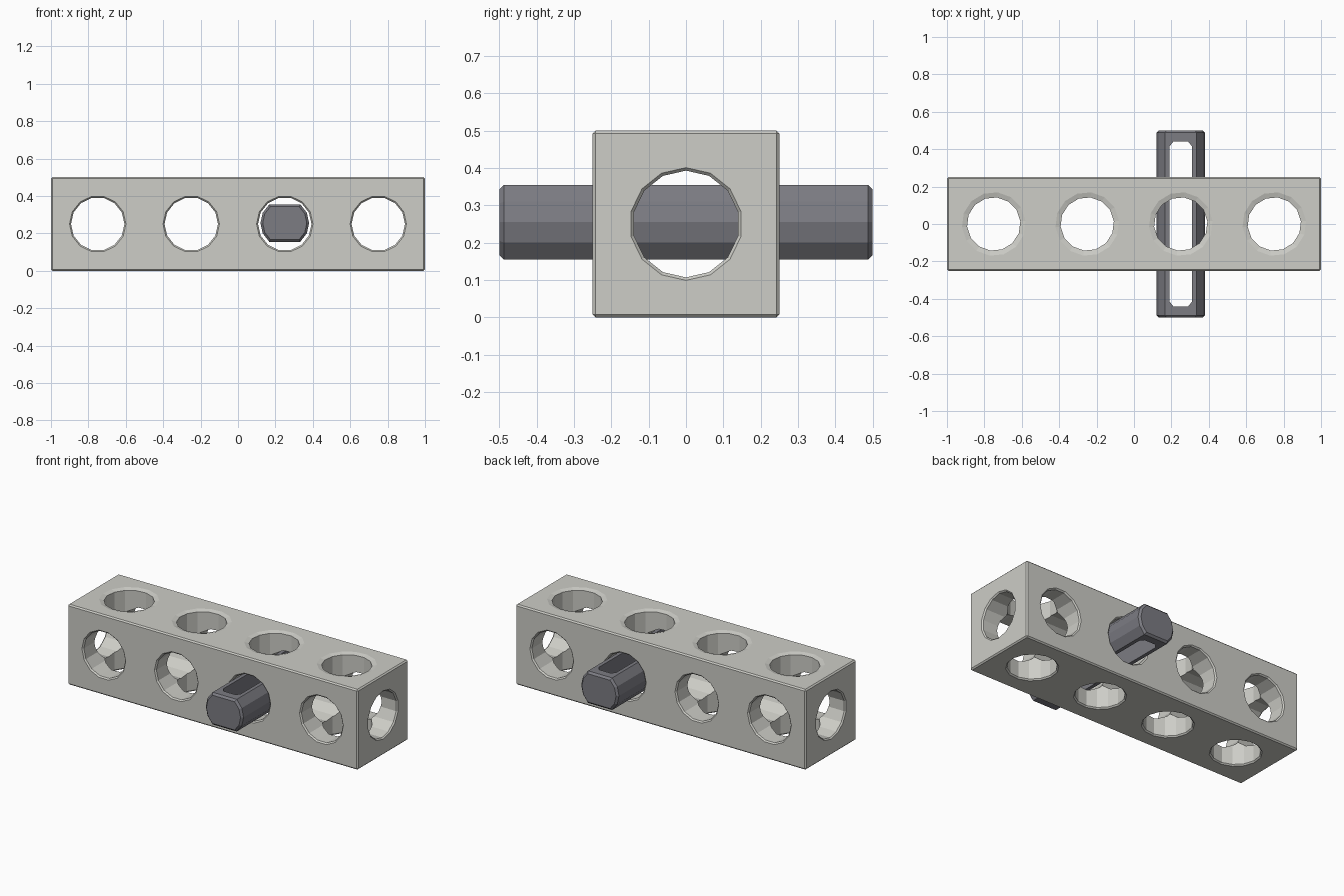
import bpy, bmesh, math
from mathutils import Matrix

if "Cube" in bpy.data.objects:
    bpy.data.objects.remove(bpy.data.objects["Cube"])

XS = (-0.75, -0.25, 0.25, 0.75)


def material(name, color):
    m = bpy.data.materials.new(name)
    m.diffuse_color = (*color, 1)
    m.use_nodes = True
    m.node_tree.nodes["Principled BSDF"].inputs["Base Color"].default_value = m.diffuse_color
    return m


def to_object(bm, name, mat=None):
    bmesh.ops.recalc_face_normals(bm, faces=bm.faces)
    me = bpy.data.meshes.new(name)
    bm.to_mesh(me)
    bm.free()
    ob = bpy.data.objects.new(name, me)
    bpy.context.collection.objects.link(ob)
    if mat:
        me.materials.append(mat)
    return ob


def lathe(bm, profile, matrix, sides=14):
    # closed revolved cutter from (height, radius) pairs, along local z
    rings = []
    for h, r in profile:
        rings.append([bm.verts.new(matrix @ Matrix.Rotation(2 * math.pi * i / sides, 4, 'Z')
                                   @ Matrix.Translation((r, 0, h)).translation)
                      for i in range(sides)])
    for a, b in zip(rings, rings[1:]):
        for i in range(sides):
            j = (i + 1) % sides
            bm.faces.new((a[i], a[j], b[j], b[i]))
    bm.faces.new(rings[0])
    bm.faces.new(rings[-1])


def apply_modifiers(ob):
    bpy.context.view_layer.objects.active = ob
    for m in list(ob.modifiers):
        bpy.ops.object.modifier_apply(modifier=m.name)


def cut(ob, cutter):
    m = ob.modifiers.new("cut", 'BOOLEAN')
    m.operation, m.solver, m.object = 'DIFFERENCE', 'EXACT', cutter
    apply_modifiers(ob)
    bpy.data.objects.remove(cutter)


def box(name, size, loc, mat=None):
    bm = bmesh.new()
    bmesh.ops.create_cube(bm, size=1, matrix=Matrix.Translation(loc) @ Matrix.Diagonal((*size, 1)))
    return to_object(bm, name, mat)


def bevel(ob, width):
    m = ob.modifiers.new("bevel", 'BEVEL')
    m.width, m.segments, m.limit_method = width, 1, 'ANGLE'
    apply_modifiers(ob)


# Square beam
beam = box("beam", (2, 0.5, 0.5), (0, 0, 0.25), material("light_grey", (0.61, 0.61, 0.57)))
bevel(beam, 0.008)


def bore(half, rim):
    # straight bore with a small chamfer at both mouths
    return [(-half - 0.01, 0.161), (-half + 0.008, 0.143), (half - 0.008, 0.143),
            (half + 0.01, rim)]


# Cross bores front to back, then lengthwise, then vertical with wide top rims
bm = bmesh.new()
for x in XS:
    lathe(bm, bore(0.25, 0.161), Matrix.Translation((x, 0, 0.25)) @ Matrix.Rotation(math.pi / 2, 4, 'X'))
cut(beam, to_object(bm, "cross_bores"))

bm = bmesh.new()
lathe(bm, bore(1, 0.161), Matrix.Translation((0, 0, 0.25)) @ Matrix.Rotation(math.pi / 2, 4, 'Y'))
cut(beam, to_object(bm, "long_bore"))

bm = bmesh.new()
for x in XS:
    lathe(bm, bore(0.25, 0.205), Matrix.Translation((x, 0, 0.25)) @ Matrix.Rotation(0.1, 4, 'Z'))
cut(beam, to_object(bm, "vertical_bores"))

# Flattened round pin through the third cross bore
bm = bmesh.new()
half = [(0.083, 0.1), (0.118, 0.055), (0.13, 0), (0.118, -0.055), (0.083, -0.1)]
section = half + [(-x, -z) for x, z in half]
base = bm.faces.new([bm.verts.new((0.25 + x, -0.5, 0.255 + z)) for x, z in section])
ext = bmesh.ops.extrude_face_region(bm, geom=[base])
bmesh.ops.translate(bm, vec=(0, 1, 0), verts=[v for v in ext["geom"] if isinstance(v, bmesh.types.BMVert)])
bmesh.ops.recalc_face_normals(bm, faces=bm.faces)
ends = [e for e in bm.edges if abs(e.verts[0].co.y - e.verts[1].co.y) < 1e-5]
bmesh.ops.bevel(bm, geom=ends, offset=0.012, segments=1, affect='EDGES')
pin = to_object(bm, "slotted_pin", material("dark_grey", (0.2, 0.2, 0.225)))

# Long vertical slot in the pin with clipped corners
bm = bmesh.new()
outline = [(0.06, 0.415), (0.04, 0.44), (-0.04, 0.44), (-0.06, 0.415)]
outline += [(-x, -y) for x, y in outline]
base = bm.faces.new([bm.verts.new((0.25 + x, y, 0)) for x, y in outline])
ext = bmesh.ops.extrude_face_region(bm, geom=[base])
bmesh.ops.translate(bm, vec=(0, 0, 0.5), verts=[v for v in ext["geom"] if isinstance(v, bmesh.types.BMVert)])
cut(pin, to_object(bm, "slot_cutter"))
